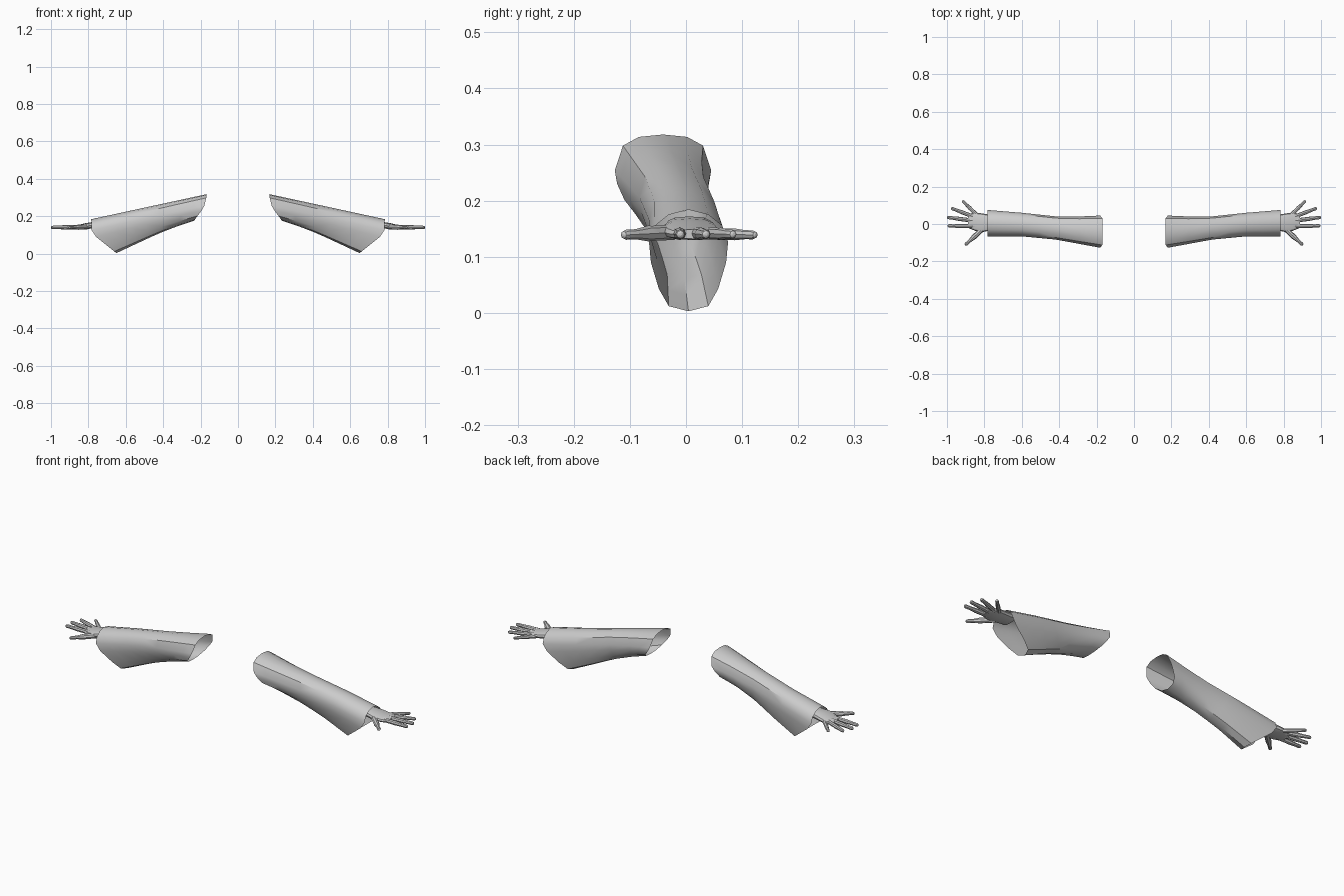
import bpy, bmesh, math
from mathutils import Vector

if "Cube" in bpy.data.objects:
    bpy.data.objects.remove(bpy.data.objects["Cube"])


def lerp(a, b, t):
    return a + (b - a) * t


def curve(table, t):
    """Piecewise linear lookup in (key, value) pairs."""
    for (k0, v0), (k1, v1) in zip(table, table[1:]):
        if t <= k1:
            return lerp(v0, v1, (t - k0) / (k1 - k0))
    return table[-1][1]


def loft(name, rings, capped):
    """Skin a list of rings and mirror the result to the other side."""
    bm = bmesh.new()
    loops = [[bm.verts.new(p) for p in ring] for ring in rings]
    n = len(loops[0])
    for a, b in zip(loops, loops[1:]):
        for i in range(n):
            j = (i + 1) % n
            bm.faces.new((a[i], a[j], b[j], b[i]))
    if capped:
        bm.faces.new(loops[0])
        bm.faces.new(loops[-1])
    bmesh.ops.recalc_face_normals(bm, faces=bm.faces[:])
    mesh = bpy.data.meshes.new(name)
    bm.to_mesh(mesh)
    bm.free()
    ob = bpy.data.objects.new(name, mesh)
    bpy.context.collection.objects.link(ob)
    mod = ob.modifiers.new("other_side", 'MIRROR')
    mod.use_mirror_merge = False
    bpy.ops.object.select_all(action='DESELECT')
    ob.select_set(True)
    bpy.context.view_layer.objects.active = ob
    bpy.ops.object.shade_smooth_by_angle(angle=math.radians(35))
    return ob


# Sleeve: half profiles as (half width, depth from top), blended shoulder to cuff
shoulder = [(0, 0), (.5, .03), (.83, .14), (1, .45), (.95, .62), (.8, .82), (.45, .96), (0, 1)]
cuff = [(0, 0), (.5, .05), (.85, .16), (1, .32), (.95, .52), (.75, .78), (.5, .95), (0, 1)]
shoulder_x = [(0, .168), (.2, .17), (.5, .183), (1, .235)]
cuff_x = [(0, .785), (.42, .782), (1, .65)]
front_y = [(0, -.127), (.2, -.105), (.4, -.083), (.7, -.066), (1, -.066)]
back_y = [(0, .045), (.2, .040), (.4, .041), (.7, .06), (1, .075)]
bottom_z = [(0, .176), (.3, .135), (.55, .09), (1, .003)]

rings = []
for t in (0, .1, .2, .4, .55, .7, .85, 1):
    half = [(lerp(s[0], c[0], t), lerp(s[1], c[1], t)) for s, c in zip(shoulder, cuff)]
    outline = half + [(-u, h) for u, h in half[-2:0:-1]]
    f, b = curve(front_y, t), curve(back_y, t)
    top, bot = lerp(.318, .184, t), curve(bottom_z, t)
    rings.append([Vector((lerp(curve(shoulder_x, h), curve(cuff_x, h), t),
                          (f + b) / 2 + u * (b - f) / 2,
                          lerp(top, bot, h))) for u, h in outline])
loft("sleeve", rings, False)

# Palm and wrist: x, front y, back y, bottom z, top z
palm = [(.74, -.036, .048, .136, .172), (.785, -.038, .052, .134, .168),
        (.815, -.044, .057, .131, .163), (.85, -.036, .061, .130, .155),
        (.875, -.026, .056, .130, .151), (.888, -.014, .044, .132, .149)]
rings = []
for x, f, b, lo, hi in palm:
    ring = []
    for k in range(12):
        a = math.tau * k / 12
        c, s = math.cos(a), math.sin(a)
        c = math.copysign(abs(c) ** .7, c)
        s = math.copysign(abs(s) ** .8, s)
        ring.append(Vector((x, (f + b) / 2 + c * (b - f) / 2, (lo + hi) / 2 + s * (hi - lo) / 2)))
    rings.append(ring)
loft("palm", rings, True)


def finger(name, start, end, r0, r1):
    """Tapered eight-sided finger with a rounded tip."""
    p, q = Vector(start), Vector(end)
    length = (q - p).length
    d = (q - p) / length
    side = d.cross(Vector((0, 0, 1))).normalized()
    up = side.cross(d)
    stops = [(0, r0), (.4, r0 * .95), (.5, r0), (.75, r1), (1 - r1 / length, r1),
             (1 - .3 * r1 / length, r1 * .75), (1, r1 * .3)]
    loft(name, [[p + d * length * t + r * (side * math.cos(a) + up * math.sin(a))
                 for a in (math.tau * k / 8 for k in range(8))] for t, r in stops], True)


finger("little_finger", (.84, .048, .141), (.918, .125, .139), .0105, .008)
finger("ring_finger", (.86, .040, .142), (.978, .085, .140), .011, .0085)
finger("middle_finger", (.86, .018, .142), (1.0, .036, .140), .0115, .009)
finger("index_finger", (.85, -.012, .142), (.997, -.010, .140), .0115, .009)
finger("thumb", (.805, -.022, .144), (.903, -.113, .139), .014, .009)
